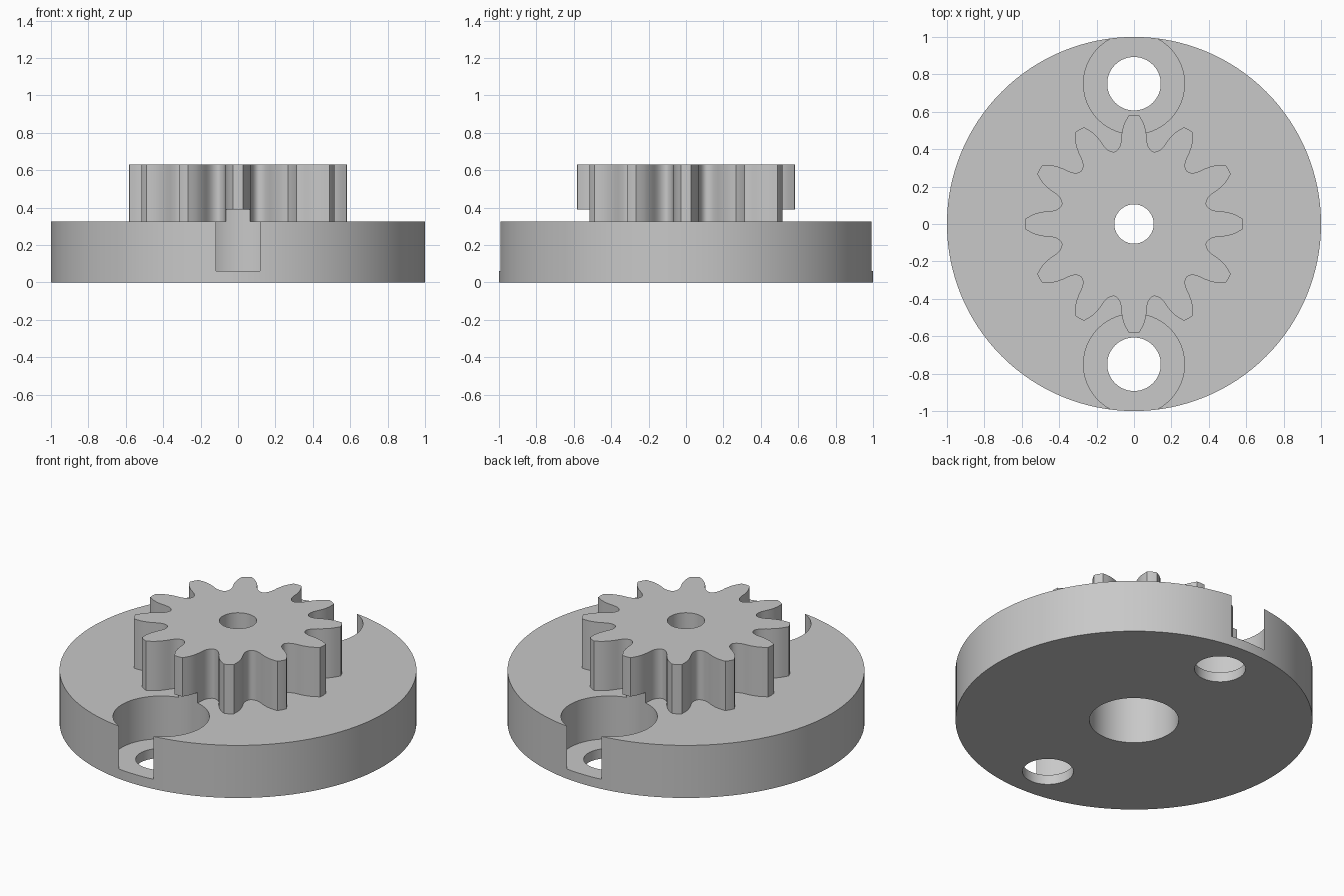
import bpy
import bmesh
from math import sin, cos, pi, radians

if "Cube" in bpy.data.objects:
    bpy.data.objects.remove(bpy.data.objects["Cube"], do_unlink=True)

DISC_TOP = 0.325
GEAR_TOP = 0.63
TEETH = 12

grey = bpy.data.materials.new("plain grey")
grey.use_nodes = True
colour = (0.58, 0.58, 0.58, 1)
grey.diffuse_color = colour
grey.node_tree.nodes["Principled BSDF"].inputs["Base Color"].default_value = colour


def prism(name, outline, z0, z1):
    """Extrude a closed outline from z0 to z1."""
    bm = bmesh.new()
    face = bm.faces.new([bm.verts.new((x, y, z0)) for x, y in outline])
    top = bmesh.ops.extrude_face_region(bm, geom=[face])["geom"]
    verts = [v for v in top if isinstance(v, bmesh.types.BMVert)]
    bmesh.ops.translate(bm, verts=verts, vec=(0, 0, z1 - z0))
    bmesh.ops.recalc_face_normals(bm, faces=bm.faces)
    mesh = bpy.data.meshes.new(name)
    bm.to_mesh(mesh)
    bm.free()
    mesh.materials.append(grey)
    obj = bpy.data.objects.new(name, mesh)
    bpy.context.collection.objects.link(obj)
    return obj


def circle(radius, y=0, n=96):
    return [(radius * cos(2 * pi * i / n), y + radius * sin(2 * pi * i / n))
            for i in range(n)]


def gear_outline():
    """Repeat one mirrored tooth flank (radius, degrees) around the axis."""
    flank = [(0.402, 13.6), (0.41, 11.8), (0.422, 10.4), (0.438, 9.3),
             (0.46, 8.5), (0.48, 8.0), (0.5, 7.3), (0.52, 6.5),
             (0.54, 5.5), (0.56, 4.2), (0.582, 2.7)]
    tooth = [(0.4, -15)] + [(r, -a) for r, a in flank]
    tooth += [(0.584, 0)] + [(r, a) for r, a in reversed(flank)]
    points = []
    for i in range(TEETH):
        for r, a in tooth:
            angle = radians(a + i * 360 / TEETH)
            points.append((r * cos(angle), r * sin(angle)))
    return points


def combine(target, tool, operation):
    """Apply a boolean and discard the tool."""
    mod = target.modifiers.new(operation.lower(), 'BOOLEAN')
    mod.operation = operation
    mod.solver = 'EXACT'
    mod.object = tool
    bpy.context.view_layer.objects.active = target
    bpy.ops.object.modifier_apply(modifier=mod.name)
    bpy.data.objects.remove(tool, do_unlink=True)


# Disc with the pinion rising from it
body = prism("geared_disc", circle(1, n=128), 0, DISC_TOP)
combine(body, prism("pinion", gear_outline(), 0.2, GEAR_TOP), 'UNION')

# Screw recesses that break through the rim and undercut the teeth, with holes
for side in (-1, 1):
    y = 0.75 * side
    combine(body, prism("screw_recess", circle(0.27, y), 0.06, 0.39), 'DIFFERENCE')
    combine(body, prism("screw_hole", circle(0.143, y, 64), -0.1, 0.2), 'DIFFERENCE')

# Axle hole, wider underneath
combine(body, prism("axle_bore", circle(0.25), -0.1, 0.4), 'DIFFERENCE')
combine(body, prism("axle_hole", circle(0.105, n=64), 0.3, 0.8), 'DIFFERENCE')

bpy.ops.object.select_all(action='DESELECT')
body.select_set(True)
bpy.context.view_layer.objects.active = body
bpy.ops.object.shade_smooth_by_angle(angle=radians(30))
